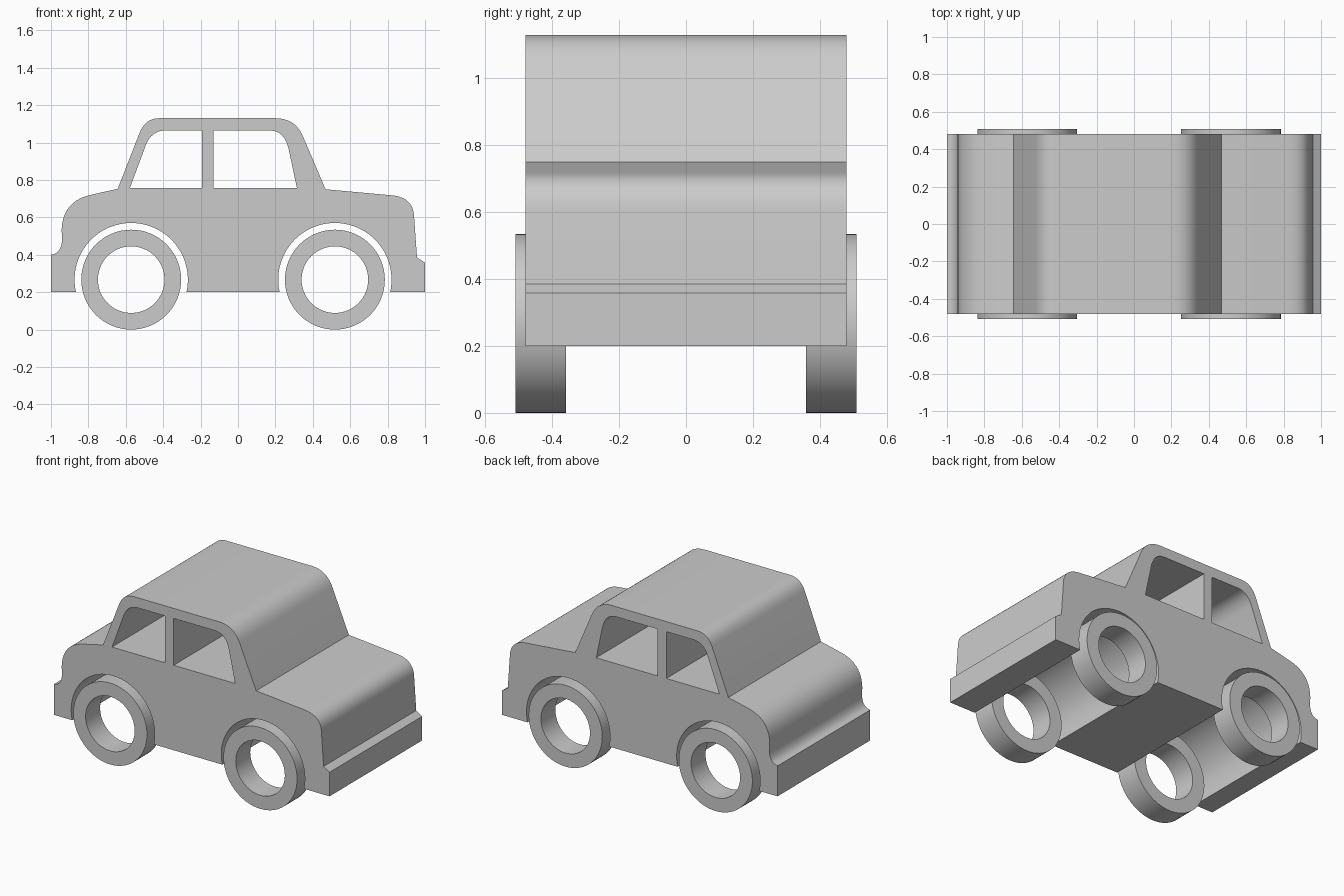
import bpy, bmesh
from math import cos, sin, pi, radians, asin

if "Cube" in bpy.data.objects:
    bpy.data.objects.remove(bpy.data.objects["Cube"])

AXLES = (-0.571, 0.518)
AXLE_Z = 0.267


def corner(a, ctrl, b, n=10):
    """Rounded corner from a to b, pulled towards ctrl."""
    return [tuple((1 - t) ** 2 * p + 2 * t * (1 - t) * c + t * t * q
                  for p, c, q in zip(a, ctrl, b))
            for t in (i / n for i in range(n + 1))]


def arc(cx, cz, r, a0, a1, n):
    return [(cx + r * cos(a0 + (a1 - a0) * i / n),
             cz + r * sin(a0 + (a1 - a0) * i / n)) for i in range(n + 1)]


def extrude_profile(name, loops, y, half_width):
    """Fill x-z outlines (first is the outside, others are holes), extrude in y."""
    cu = bpy.data.curves.new(name + "_profile", 'CURVE')
    cu.dimensions = '2D'
    cu.fill_mode = 'BOTH'
    cu.extrude = half_width
    for pts in loops:
        sp = cu.splines.new('POLY')
        sp.points.add(len(pts) - 1)
        for p, (x, z) in zip(sp.points, pts):
            p.co = (x, z, 0, 1)
        sp.use_cyclic_u = True
    tmp = bpy.data.objects.new(name + "_profile", cu)
    bpy.context.collection.objects.link(tmp)
    bpy.context.view_layer.update()
    me = bpy.data.meshes.new_from_object(
        tmp.evaluated_get(bpy.context.evaluated_depsgraph_get()))
    bpy.data.objects.remove(tmp)
    bm = bmesh.new()
    bm.from_mesh(me)
    bmesh.ops.remove_doubles(bm, verts=bm.verts, dist=1e-5)
    bmesh.ops.recalc_face_normals(bm, faces=bm.faces)
    bm.to_mesh(me)
    bm.free()
    me.name = name
    ob = bpy.data.objects.new(name, me)
    bpy.context.collection.objects.link(ob)
    ob.rotation_euler = (radians(90), 0, 0)
    ob.location.y = y
    bpy.ops.object.select_all(action='DESELECT')
    ob.select_set(True)
    bpy.context.view_layer.objects.active = ob
    bpy.ops.object.shade_smooth_by_angle(angle=radians(25))
    return ob


# Body outline: bumper, tail, cabin, bonnet, front bumper
outline = [(-1, 0.2)]
outline += corner((-1, 0.4), (-0.945, 0.405), (-0.94, 0.48), 6)
outline += corner((-0.943, 0.53), (-0.94, 0.69), (-0.78, 0.722))
outline += [(-0.643, 0.753)]
outline += corner((-0.525, 1.055), (-0.494, 1.13), (-0.42, 1.13))
outline += corner((0.2, 1.13), (0.306, 1.13), (0.348, 1.032))
outline += [(0.468, 0.75)]
outline += corner((0.82, 0.718), (0.935, 0.708), (0.941, 0.61))
outline += [(0.957, 0.385), (1, 0.358), (1, 0.2)]

# Wheel arches cut into the underside
ARCH_R = 0.303
dip = asin((AXLE_Z - 0.2) / ARCH_R)
for x in reversed(AXLES):
    outline += arc(x, AXLE_Z, ARCH_R, -dip, pi + dip, 40)

# Side windows, open right through the cabin
rear_window = [(-0.578, 0.757)]
rear_window += corner((-0.495, 0.98), (-0.465, 1.064), (-0.39, 1.064))
rear_window += [(-0.193, 1.064), (-0.193, 0.757)]
front_window = [(-0.131, 0.757), (-0.131, 1.064)]
front_window += corner((0.17, 1.064), (0.25, 1.064), (0.272, 0.96))
front_window += [(0.315, 0.757)]

extrude_profile("car_body", [outline, rear_window, front_window], 0, 0.48)

# Ring-shaped wheels
for x, end in zip(AXLES, ("rear", "front")):
    for y, side in ((-0.434, "near"), (0.434, "far")):
        rings = [arc(x, AXLE_Z, r, 0, 2 * pi, 64)[:-1] for r in (0.267, 0.178)]
        extrude_profile(f"{end}_{side}_wheel", rings, y, 0.075)
